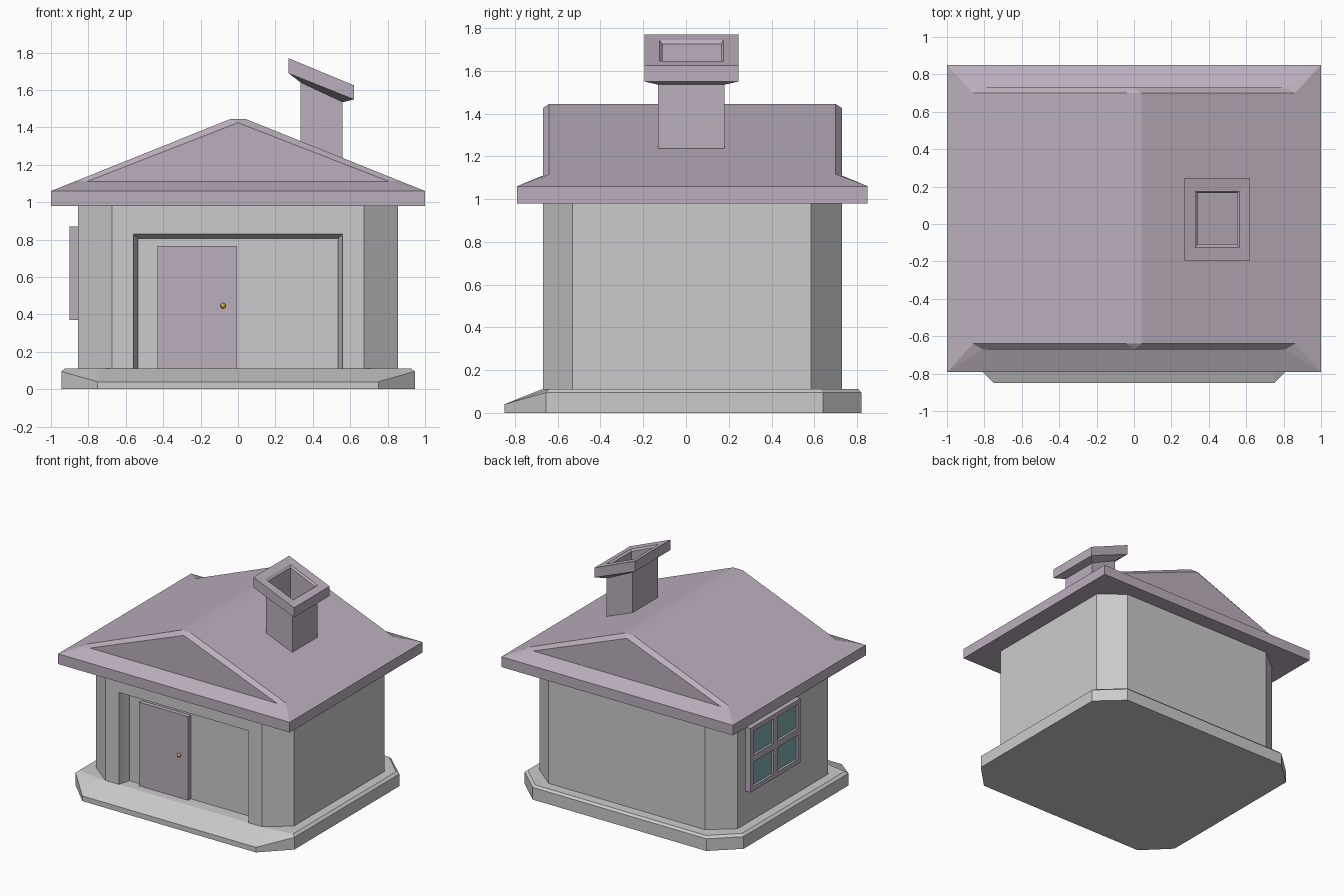
import bpy, bmesh

if "Cube" in bpy.data.objects:
    bpy.data.objects.remove(bpy.data.objects["Cube"])


def material(name, rgb):
    m = bpy.data.materials.new(name)
    m.diffuse_color = (*rgb, 1)
    m.use_nodes = True
    m.node_tree.nodes["Principled BSDF"].inputs["Base Color"].default_value = m.diffuse_color
    return m


MAUVE = material("mauve", (0.50, 0.43, 0.51))
GLASS = material("glass", (0.22, 0.42, 0.43))
BRASS = material("brass", (0.70, 0.45, 0.03))


def finish(name, bm, mat=None):
    bmesh.ops.remove_doubles(bm, verts=bm.verts, dist=1e-5)
    bmesh.ops.recalc_face_normals(bm, faces=bm.faces)
    mesh = bpy.data.meshes.new(name)
    bm.to_mesh(mesh)
    bm.free()
    obj = bpy.data.objects.new(name, mesh)
    bpy.context.collection.objects.link(obj)
    if mat:
        mesh.materials.append(mat)
    return obj


def face(bm, points):
    bm.faces.new([bm.verts.new(p) for p in points])


def loft(bm, rings, closed=True, caps=(True, True)):
    """Skin a stack of equal-length rings, optionally capping the ends."""
    n = len(rings[0])
    for a, b in zip(rings, rings[1:]):
        for i in range(n if closed else n - 1):
            j = (i + 1) % n
            face(bm, (a[i], a[j], b[j], b[i]))
    for cap, ring in zip(caps, (rings[0], rings[-1])):
        if cap:
            face(bm, ring)


def mirror_outline(right):
    """Close an outline given for the +x side, front to back."""
    return right + [(-p[0], *p[1:]) for p in reversed(right)]


def box(bm, x, y, z):
    loft(bm, [[(x[0], y[0], h), (x[1], y[0], h), (x[1], y[1], h), (x[0], y[1], h)] for h in z])


# Plinth: chamfered slab with a sloping front step
bm = bmesh.new()
foot = [(0.75, -0.85), (0.945, -0.655), (0.945, 0.64), (0.75, 0.82)]
loft(bm, [
    mirror_outline([(x, y, 0) for x, y in foot]),
    mirror_outline([(x, y, h) for (x, y), h in zip(foot, (0.04, 0.095, 0.095, 0.095))]),
    mirror_outline([(0.74, -0.67, 0.112), (0.925, -0.64, 0.112),
                    (0.925, 0.63, 0.112), (0.74, 0.805, 0.112)]),
])
finish("plinth", bm)

# Walls: chamfered shell with a recessed entrance in the front
bm = bmesh.new()
Z0, Z1 = 0.10, 0.985
plan = [(0.675, -0.67), (0.855, -0.53), (0.855, 0.585), (0.675, 0.73)]
rings = [mirror_outline([(x, y, h) for x, y in plan]) for h in (Z0, Z1)]
loft(bm, rings, closed=False)
recess = [[(-w, y, Z0), (-w, y, h), (w, y, h), (w, y, Z0)]
          for w, y, h in ((0.56, -0.67, 0.83), (0.55, -0.63, 0.82),
                          (0.535, -0.59, 0.805), (0.535, -0.575, 0.805))]
loft(bm, recess, closed=False, caps=(False, True))
o = recess[0]
L0, L1, R1, R0 = [(x, -0.67, z) for x, z in ((-0.675, Z0), (-0.675, Z1), (0.675, Z1), (0.675, Z0))]
for quad in ((L0, L1, o[1], o[0]), (L1, R1, o[2], o[1]), (R1, R0, o[3], o[2])):
    face(bm, quad)
finish("walls", bm)

# Roof: eave slab, gabled top with bevelled gable ends
bm = bmesh.new()
MID = 0.03


def at(x, d, z):
    return (x, MID + d, z)


eave = [[at(-1, -0.82, h), at(1, -0.82, h), at(1, 0.82, h), at(-1, 0.82, h)] for h in (0.98, 1.06)]
loft(bm, eave, caps=(True, False))
for s in (-1, 1):
    a, b = at(-1, 0.82 * s, 1.06), at(1, 0.82 * s, 1.06)
    p, q, r = at(-0.81, 0.70 * s, 1.11), at(0.81, 0.70 * s, 1.11), at(0, 0.70 * s, 1.425)
    edge = [at(x, 0.67 * s, z) for x, z in ((-0.86, 1.116), (-0.04, 1.445), (0.04, 1.445), (0.86, 1.116))]
    for f in ((a, b, q, p), (p, q, r), (a, p, edge[0]), (b, q, edge[3]),
              (p, r, edge[1], edge[0]), (r, edge[1], edge[2]), (q, r, edge[2], edge[3])):
        face(bm, f)
profile = [[at(x, d * s, z) for x, d, z in
            ((-1, 0.82, 1.06), (-0.86, 0.67, 1.116), (-0.04, 0.67, 1.445),
             (0.04, 0.67, 1.445), (0.86, 0.67, 1.116), (1, 0.82, 1.06))] for s in (-1, 1)]
loft(bm, profile, closed=False, caps=(False, False))
finish("roof", bm, MAUVE)

# Chimney: hollow shaft with a slanted collar
bm = bmesh.new()


def slanted(x0, x1, y0, y1, z0, z1):
    return [(x0, y0, z0), (x1, y0, z1), (x1, y1, z1), (x0, y1, z0)]


loft(bm, [
    slanted(0.335, 0.56, -0.13, 0.18, 1.20, 1.20),
    slanted(0.335, 0.56, -0.13, 0.18, 1.64, 1.535),
    slanted(0.27, 0.62, -0.195, 0.245, 1.69, 1.55),
    slanted(0.27, 0.62, -0.195, 0.245, 1.77, 1.625),
    slanted(0.325, 0.565, -0.125, 0.175, 1.745, 1.645),
    slanted(0.34, 0.55, -0.11, 0.165, 1.725, 1.635),
    slanted(0.34, 0.55, -0.11, 0.165, 1.22, 1.22),
])
finish("chimney", bm, MAUVE)

# Door and knob
bm = bmesh.new()
box(bm, (-0.43, -0.005), (-0.607, -0.57), (0.11, 0.765))
finish("door", bm, MAUVE)
bm = bmesh.new()
bmesh.ops.create_uvsphere(bm, u_segments=12, v_segments=8, radius=0.015)
bmesh.ops.translate(bm, verts=bm.verts, vec=(-0.08, -0.615, 0.447))
finish("door_knob", bm, BRASS)

# Left window: frame bars and a glass sheet
bm = bmesh.new()
for y0, y1 in ((-0.13, -0.095), (0.155, 0.205), (0.455, 0.49)):
    box(bm, (-0.90, -0.85), (y0, y1), (0.37, 0.87))
for z0, z1 in ((0.37, 0.405), (0.595, 0.645), (0.835, 0.87)):
    for y0, y1 in ((-0.095, 0.155), (0.205, 0.455)):
        box(bm, (-0.90, -0.85), (y0, y1), (z0, z1))
finish("window_frame", bm, MAUVE)
bm = bmesh.new()
box(bm, (-0.882, -0.85), (-0.11, 0.47), (0.39, 0.85))
finish("window_glass", bm, GLASS)
